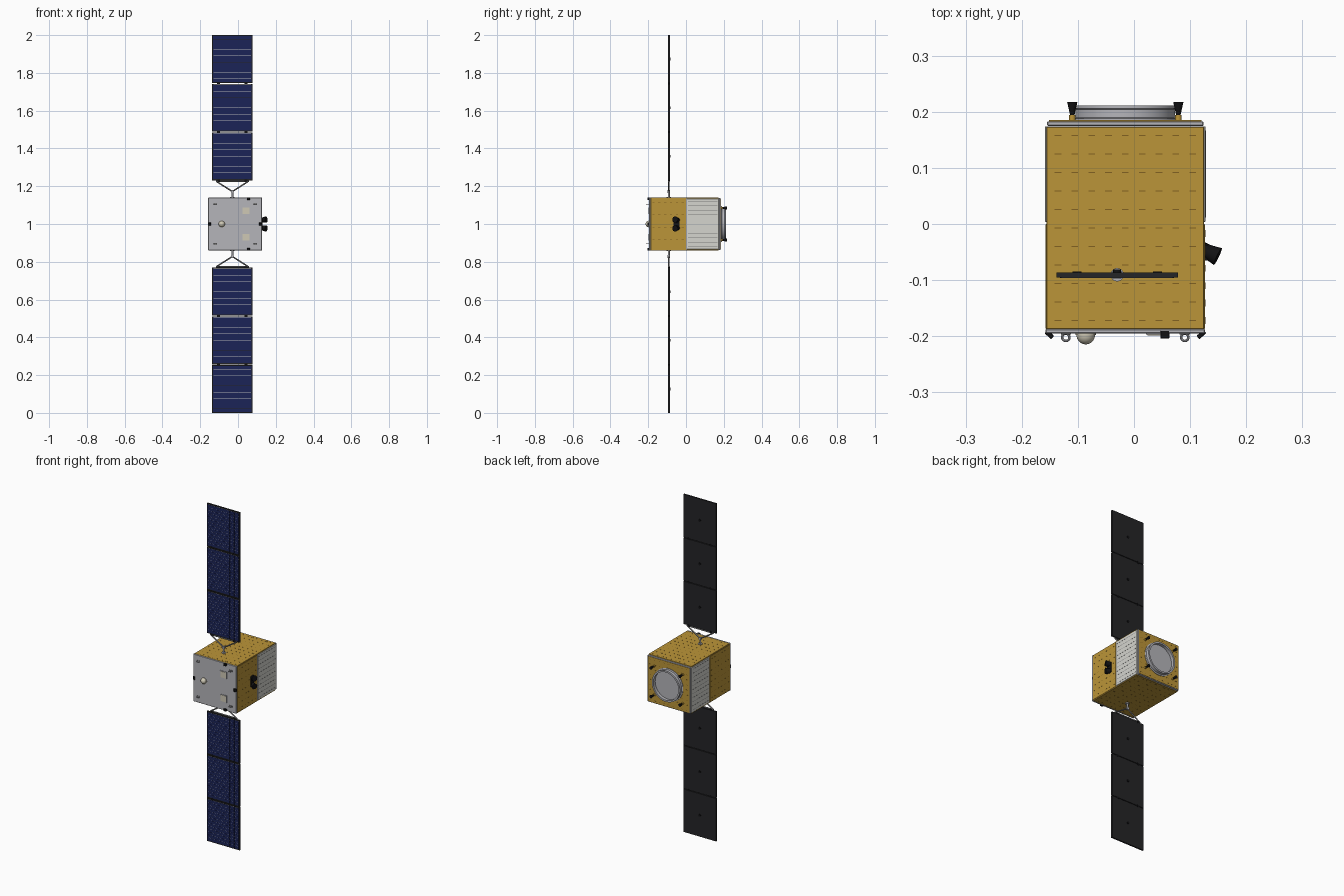
import bpy, bmesh, math
from mathutils import Vector, Matrix

if "Cube" in bpy.data.objects:
    bpy.data.objects.remove(bpy.data.objects["Cube"])


def mat(name, r, g, b):
    m = bpy.data.materials.new(name)
    m.diffuse_color = (r, g, b, 1)
    m.use_nodes = True
    m.node_tree.nodes["Principled BSDF"].inputs["Base Color"].default_value = m.diffuse_color
    return m


GOLD = mat("gold_foil", 0.50, 0.30, 0.04)
STITCH = mat("foil_stitch", 0.22, 0.12, 0.015)
WHITE = mat("radiator_white", 0.66, 0.66, 0.62)
SLOT = mat("slot_grey", 0.22, 0.22, 0.22)
ALU = mat("aluminium", 0.46, 0.46, 0.49)
DARK = mat("carbon", 0.018, 0.018, 0.02)
BLACK = mat("black", 0.006, 0.006, 0.007)
BLUE = mat("cell_blue", 0.011, 0.017, 0.095)
BUS = mat("cell_wire", 0.5, 0.5, 0.52)
CREAM = mat("ceramic", 0.62, 0.58, 0.46)

CX, PX, PY = -0.0155, -0.03, -0.0905   # body centre x, wing centre x and y


def finish(name, bm, m, smooth=False):
    me = bpy.data.meshes.new(name)
    bmesh.ops.recalc_face_normals(bm, faces=bm.faces)
    bm.to_mesh(me)
    bm.free()
    ob = bpy.data.objects.new(name, me)
    bpy.context.collection.objects.link(ob)
    me.materials.append(m)
    if smooth:
        bpy.ops.object.select_all(action='DESELECT')
        ob.select_set(True)
        bpy.context.view_layer.objects.active = ob
        bpy.ops.object.shade_smooth_by_angle(angle=math.radians(35))
    return ob


def boxes(name, items, m, bevel=0, rot=None):
    """One object from many (centre, size) boxes."""
    bm = bmesh.new()
    for c, s in items:
        M = Matrix.Translation(c) @ (rot or Matrix()) @ Matrix.Diagonal((*s, 1))
        bmesh.ops.create_cube(bm, size=1, matrix=M)
    if bevel:
        bmesh.ops.bevel(bm, geom=bm.edges[:], offset=bevel, segments=1, affect='EDGES')
    return finish(name, bm, m)


def rods(name, items, m, n=16):
    """One object from many (start, end, radius1, radius2) cylinders or cones."""
    bm = bmesh.new()
    for a, b, r1, r2 in items:
        a, b = Vector(a), Vector(b)
        q = (b - a).to_track_quat('Z', 'Y').to_matrix().to_4x4()
        bmesh.ops.create_cone(bm, cap_ends=True, segments=n, radius1=r1, radius2=r2,
                              depth=(b - a).length, matrix=Matrix.Translation((a + b) / 2) @ q)
    return finish(name, bm, m, True)


def lathe(name, profile, centre, axis, m, n=48):
    """Spin a (radius, height) profile about an axis."""
    bm = bmesh.new()
    q = Vector(axis).to_track_quat('Z', 'Y').to_matrix().to_4x4()
    vs = [bm.verts.new((r, 0, h)) for r, h in profile]
    es = [bm.edges.new(p) for p in zip(vs, vs[1:])]
    bmesh.ops.spin(bm, geom=vs + es, cent=(0, 0, 0), axis=(0, 0, 1), angle=2 * math.pi, steps=n)
    bmesh.ops.remove_doubles(bm, verts=bm.verts[:], dist=1e-5)
    bm.transform(Matrix.Translation(centre) @ q)
    return finish(name, bm, m, True)


# Body core, foil blankets and end plates
boxes("body_core", [((CX, -0.007, 1), (0.278, 0.362, 0.274))], ALU)
boxes("foil_top_bottom", [((CX, -0.007, 1 + s * 0.137), (0.281, 0.36, 0.006)) for s in (1, -1)], GOLD, 0.001)
boxes("foil_sides", [((CX + s * 0.139, -0.0935, 1), (0.006, 0.187, 0.27)) for s in (1, -1)], GOLD, 0.001)
boxes("front_plate", [((CX, -0.191, 1), (0.284, 0.008, 0.28))], ALU, 0.0015)
boxes("rear_plate", [((CX, 0.179, 1), (0.279, 0.008, 0.274))], ALU, 0.0015)
boxes("foil_rear", [((CX, 0.1835, 1), (0.272, 0.003, 0.266))], GOLD)

# Stitch dashes over the foil
dashes = []
for s in (1, -1):
    for i in range(9):
        for j in range(11):
            dashes.append(((CX - 0.12 + i * 0.03, -0.172 + j * 0.033, 1 + s * 0.1401), (0.012, 0.0016, 0.001)))
    for j in range(6):
        for k in range(8):
            dashes.append(((CX + s * 0.1421, -0.172 + j * 0.031, 0.884 + k * 0.033), (0.001, 0.012, 0.0016)))
for i in range(9):
    for k in range(9):
        x, z = -0.12 + i * 0.03, -0.12 + k * 0.03
        if math.hypot(x, z) > 0.108:
            dashes.append(((CX + x, 0.1851, 1 + z), (0.012, 0.001, 0.0016)))
boxes("foil_stitches", dashes, STITCH)

# Side radiators with horizontal slots
boxes("radiators", [((CX + s * 0.1395, 0.089, 1), (0.007, 0.17, 0.268)) for s in (1, -1)], WHITE, 0.001)
boxes("radiator_slots", [((CX + s * 0.1429, 0.089, 0.88 + k * 0.024), (0.001, 0.155, 0.002))
                         for s in (1, -1) for k in range(11)], SLOT)

# Rear docking ring with recessed disc
lathe("docking_ring", [(0.083, 0), (0.096, 0), (0.096, 0.004), (0.089, 0.006), (0.089, 0.02), (0.092, 0.022),
                       (0.092, 0.027), (0.082, 0.027), (0.083, 0)], (CX, 0.184, 1), (0, 1, 0), ALU, 64)
rods("ring_disc", [((CX, 0.182, 1), (CX, 0.192, 1), 0.084, 0.084)], ALU, 64)

# Rear corner thrusters
noz, bases = [], []
for sx in (1, -1):
    for sz in (1, -1):
        x, z = CX + sx * 0.0945, 1 + sz * 0.085
        bases.append(((x, 0.184, z), (x, 0.194, z), 0.006, 0.006))
        c = (x, 0.192, z)
        noz.append((c, (x, 0.217, z), 0.0035, 0.009))
rods("thruster_bases", bases, GOLD)
rods("thruster_nozzles", noz, BLACK, 24)

# Front dome antenna on a collar
lathe("front_dome", [(0.018, -0.004), (0.018, 0)] +
      [(0.0165 * math.cos(a * math.pi / 16), 0.0165 * math.sin(a * math.pi / 16)) for a in range(9)],
      (-0.086, -0.198, 1), (0, -1, 0), CREAM, 32)

# Front patch antennas
boxes("patch_trays", [((0.042, -0.1955, 1 + s * 0.07), (0.042, 0.003, 0.042)) for s in (1, -1)], ALU)
boxes("patch_antennas", [((0.042, -0.1975, 1 + s * 0.07), (0.036, 0.003, 0.036)) for s in (1, -1)], CREAM)

# Front lifting eyes
for sx in (1, -1):
    for sz in (1, -1):
        c = (CX + sx * 0.106, -0.202, 1 + sz * 0.105)
        lathe("lifting_eye", [(0.0065 + 0.0022 * math.cos(a * math.pi / 4), 0.0022 * math.sin(a * math.pi / 4))
                              for a in range(9)], c, (0, 0, 1), ALU, 24)
boxes("eye_pads", [((CX + sx * 0.106, -0.1955, 1 + sz * 0.105), (0.018, 0.003, 0.01))
                   for sx in (1, -1) for sz in (1, -1)], SLOT)

# Sun sensors on the front edges
boxes("sun_sensors_top_bottom", [((0.055, -0.197, 1 + s * 0.134), (0.016, 0.014, 0.013)) for s in (1, -1)], BLACK, 0.001)
for s in (1, -1):
    boxes("sun_sensor_side", [((CX + s * 0.1355, -0.197, 1), (0.016, 0.008, 0.018))], BLACK, 0.001,
          Matrix.Rotation(s * math.radians(42), 4, 'Z'))

# Star trackers on the right side
tubes = []
for s in (1, -1):
    a = Vector((0.118, -0.043, 1 + s * 0.02))
    d = Vector((0.9, -0.43, s * 0.12)).normalized()
    tubes += [(a, a + d * 0.02, 0.013, 0.013), (a + d * 0.012, a + d * 0.035, 0.0125, 0.0165)]
rods("star_trackers", tubes, BLACK, 24)
boxes("tracker_bracket", [((0.128, -0.05, 1), (0.006, 0.03, 0.06))], BLACK)

# Solar wings, mirrored above and below the body
H, GAP, W, ROWS, COLS = 0.2535, 0.004, 0.216, 14, 7
panels, cells, wires, hinges, hubs, arms, knobs = [], [], [], [], [], [], []
for s in (1, -1):
    for p in range(3):
        z0 = 1 - H / 2 - p * (H + GAP)
        zc = 1 + s * z0
        panels.append(((PX, PY, zc), (W, 0.009, H)))
        knobs.append(((PX, PY + 0.004, zc), (PX, PY + 0.009, zc), 0.007, 0.007))
        ch, cw = (H - 0.01) / ROWS, (W - 0.012) / COLS
        for r in range(ROWS):
            z = zc + (r - (ROWS - 1) / 2) * ch
            for c in range(COLS):
                cells.append(((PX + (c - (COLS - 1) / 2) * cw, PY - 0.005, z), (cw - 0.001, 0.0016, ch - 0.0012)))
            wires.append(((PX, PY - 0.0048, z + ch / 2), (W - 0.018, 0.001, 0.0009)))
        hz = 1 + s * (z0 - H / 2 - GAP / 2)
        if p < 2:
            hinges += [((PX + t * 0.072, PY, hz), (0.016, 0.011, 0.012)) for t in (1, -1)]
    # Yoke from body hub to the inner panel
    root, knee, top = [1 + s * h for h in (0.138, 0.172, 0.226)]
    hubs += [((PX, PY, root), (PX, PY, root + s * 0.006), 0.012, 0.012),
             ((PX, PY, root), (PX, PY, knee), 0.005, 0.005),
             ((PX, PY - 0.007, knee), (PX, PY + 0.007, knee), 0.008, 0.008)]
    arms += [((PX, PY, knee), (PX + t * 0.085, PY, top), 0.0038, 0.0038) for t in (1, -1)]
    arms.append(((PX - 0.087, PY, top), (PX + 0.087, PY, top), 0.0035, 0.0035))
    hinges += [((PX + t * 0.072, PY, 1 + s * 0.23), (0.014, 0.01, 0.012)) for t in (1, -1)]
boxes("solar_panels", panels, DARK)
boxes("solar_cells", cells, BLUE)
boxes("cell_wires", wires, BUS)
boxes("panel_hinges", hinges, BLACK)
rods("panel_release_knobs", knobs, BLACK)
rods("yoke_hubs", hubs, ALU)
rods("yoke_arms", arms, SLOT, 12)
